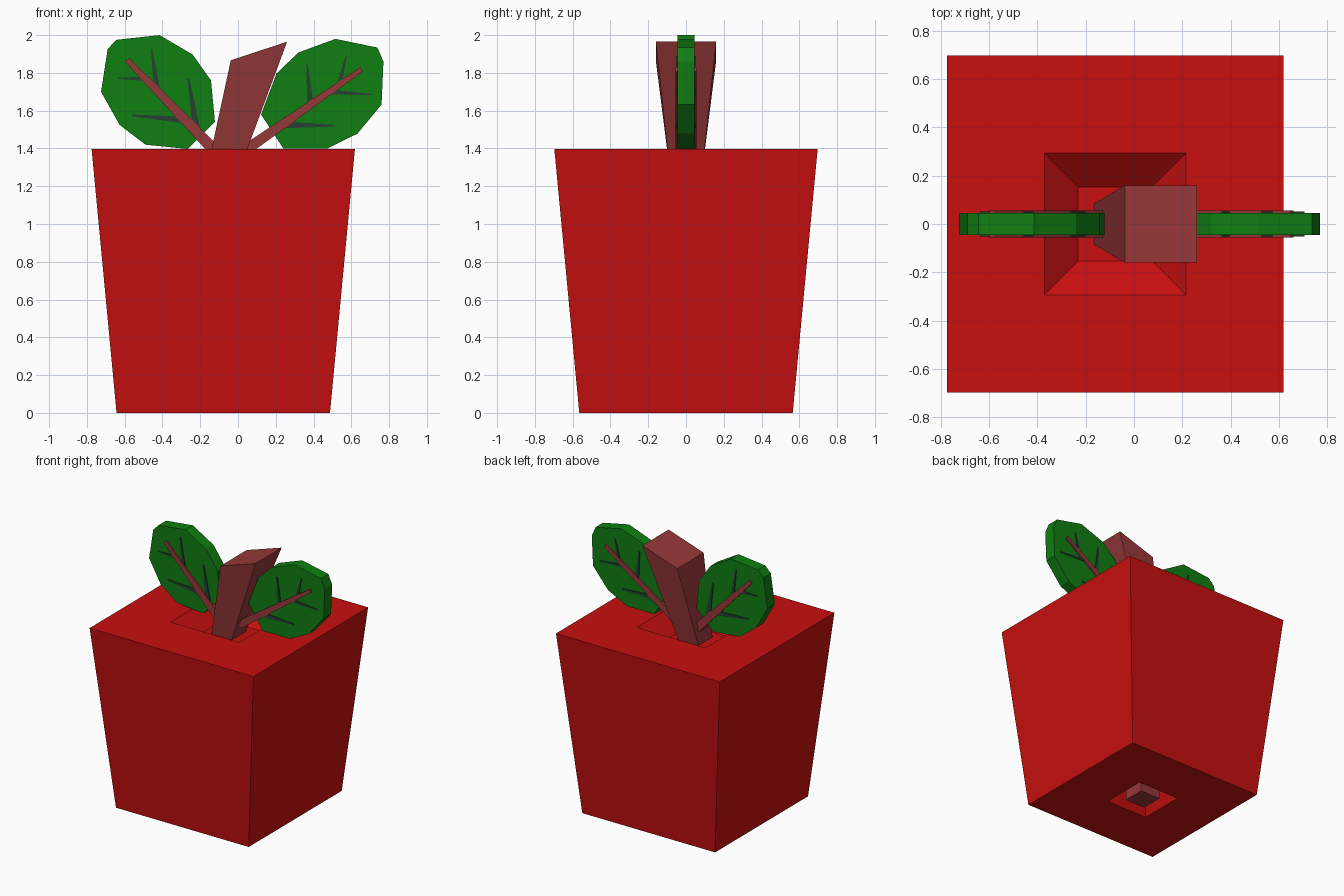
import bpy, bmesh

if "Cube" in bpy.data.objects:
    bpy.data.objects.remove(bpy.data.objects["Cube"])


def material(name, rgb):
    m = bpy.data.materials.new(name)
    m.diffuse_color = (*rgb, 1)
    m.use_nodes = True
    m.node_tree.nodes["Principled BSDF"].inputs["Base Color"].default_value = m.diffuse_color
    return m


RED = material("red", (0.58, 0.005, 0.005))
BROWN = material("red_brown", (0.31, 0.04, 0.04))
GREEN = material("leaf_green", (0.005, 0.21, 0.006))
DARK = material("dark_vein", (0.02, 0.05, 0.033))


def loft(name, rings, mat):
    """Join rings of equal length into a closed, capped solid."""
    bm = bmesh.new()
    loops = [[bm.verts.new(p) for p in ring] for ring in rings]
    n = len(loops[0])
    for a, b in zip(loops, loops[1:]):
        for i in range(n):
            j = (i + 1) % n
            bm.faces.new((a[i], a[j], b[j], b[i]))
    bm.faces.new(loops[0][::-1])
    bm.faces.new(loops[-1])
    bmesh.ops.recalc_face_normals(bm, faces=bm.faces)
    mesh = bpy.data.meshes.new(name)
    bm.to_mesh(mesh)
    bm.free()
    mesh.materials.append(mat)
    obj = bpy.data.objects.new(name, mesh)
    bpy.context.collection.objects.link(obj)
    return obj


def rect(x0, x1, hy, z0, z1=None):
    """Rectangle ring; z may differ between its left and right edges."""
    z1 = z0 if z1 is None else z1
    return [(x0, -hy, z0), (x1, -hy, z1), (x1, hy, z1), (x0, hy, z0)]


def square(half, z, cx=-0.078):
    return rect(cx - half, cx + half, half, z)


def slab(name, outline, half, mat):
    """Extrude a front-view outline evenly to both sides of y = 0."""
    return loft(name, [[(x, y, z) for x, z in outline] for y in (-half, half)], mat)


# Fruit body with a sloped hollow in the top and a small one underneath
loft("fruit_body", [square(0.13, 0.12), square(0.172, 0), square(0.565, 0),
                    square(0.697, 1.397), square(0.293, 1.397),
                    square(0.153, 1.28)], RED)

# Bottom stub and flaring slanted stem
loft("bottom_stub", [square(0.083, 0.005), square(0.083, 0.13)], BROWN)
loft("stem", [rect(-0.166, 0.004, 0.085, 1.275),
              rect(-0.038, 0.26, 0.16, 1.867, 1.965)], BROWN)

# Leaf blades
slab("left_leaf", [(-0.643, 1.975), (-0.415, 2.0), (-0.24, 1.897), (-0.143, 1.76),
                   (-0.122, 1.54), (-0.265, 1.397), (-0.49, 1.42), (-0.627, 1.525),
                   (-0.725, 1.70), (-0.69, 1.927)], 0.045, GREEN)
slab("right_leaf", [(0.516, 1.98), (0.738, 1.934), (0.77, 1.86), (0.76, 1.632),
                    (0.632, 1.478), (0.474, 1.40), (0.24, 1.40), (0.122, 1.58),
                    (0.204, 1.797), (0.32, 1.908)], 0.045, GREEN)

# Midribs running from the stem through both faces of each leaf
slab("left_midrib", [(-0.598, 1.86), (-0.575, 1.878), (-0.10, 1.41),
                     (-0.10, 1.35), (-0.14, 1.36)], 0.056, BROWN)
slab("right_midrib", [(0.648, 1.83), (0.66, 1.807), (0.08, 1.385),
                      (0.0, 1.36), (0.03, 1.42)], 0.056, BROWN)


# Side veins: thin wedges from a wide base to a narrow tip
def vein(name, base, tip, width):
    (bx, bz), (tx, tz) = base, tip
    d = ((tx - bx) ** 2 + (tz - bz) ** 2) ** 0.5
    nx, nz = -(tz - bz) / d * width / 2, (tx - bx) / d * width / 2
    k = 0.25
    slab(name, [(bx + nx, bz + nz), (tx + nx * k, tz + nz * k),
                (tx - nx * k, tz - nz * k), (bx - nx, bz - nz)], 0.051, DARK)


VEINS = {
    "left": [((-0.43, 1.72), (-0.458, 1.93), 0.03), ((-0.50, 1.768), (-0.638, 1.772), 0.022),
             ((-0.22, 1.50), (-0.262, 1.77), 0.04), ((-0.28, 1.55), (-0.562, 1.575), 0.036)],
    "right": [((0.385, 1.62), (0.365, 1.845), 0.034), ((0.535, 1.73), (0.572, 1.89), 0.026),
              ((0.48, 1.70), (0.706, 1.685), 0.026), ((0.24, 1.525), (0.51, 1.52), 0.036)],
}
for side, items in VEINS.items():
    for i, (base, tip, w) in enumerate(items):
        vein(f"{side}_vein_{i + 1}", base, tip, w)
